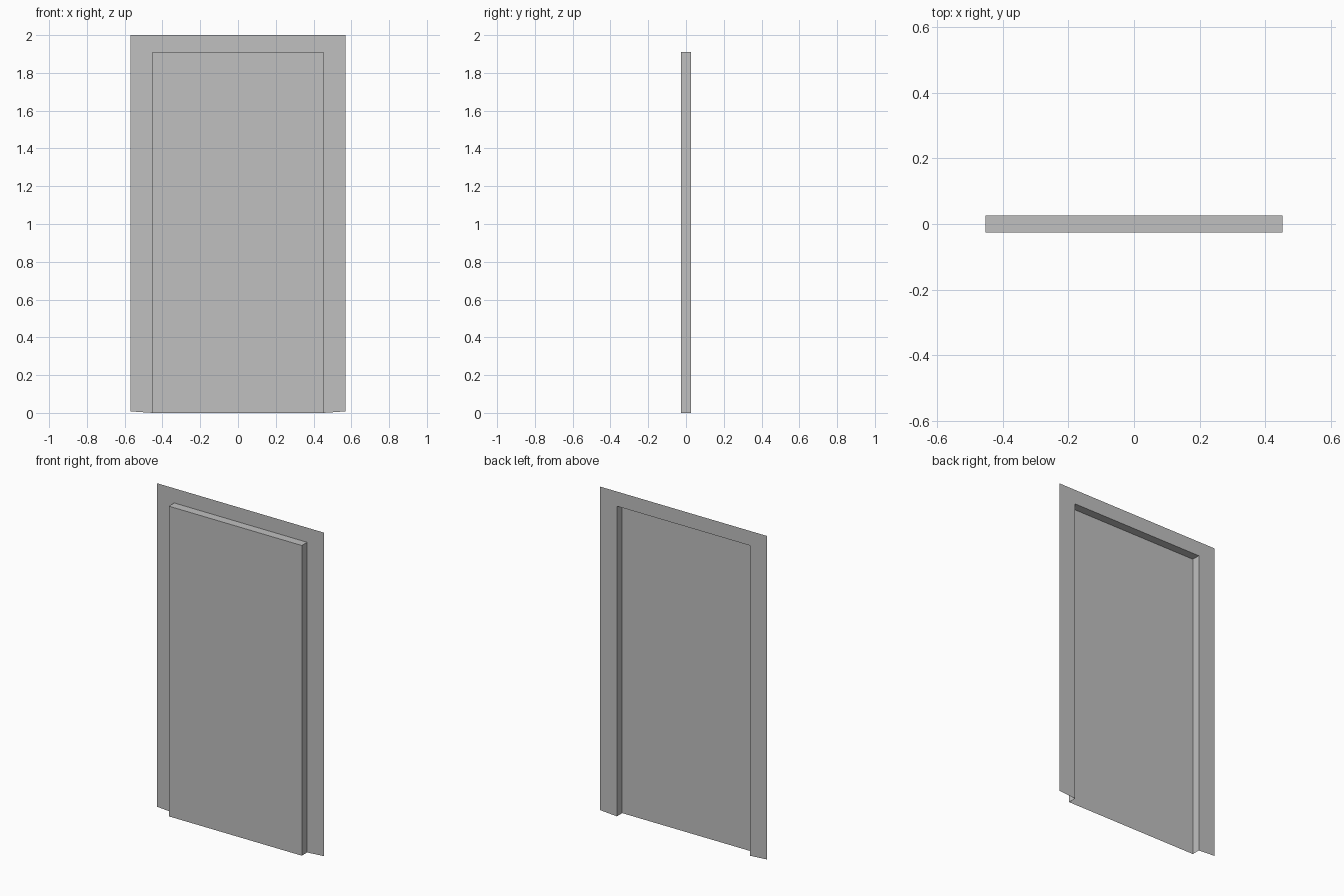
import bpy

cube = bpy.data.objects.get("Cube")
if cube:
    bpy.data.objects.remove(cube)

# Main sizes: recessed leaf, reveal depth and surrounding flat casing
LEAF_X, LEAF_TOP = 0.453, 1.91
CASING_X, CASING_TOP, CASING_FOOT = 0.569, 2.0, 0.008
FRONT, BACK = -0.026, 0.026

grey = bpy.data.materials.new("plain grey")
grey.use_nodes = True
colour = (0.53, 0.53, 0.53, 1)
grey.diffuse_color = colour
grey.node_tree.nodes["Principled BSDF"].inputs["Base Color"].default_value = colour


def arch(half_width, top, foot, y):
    """Outline up one side, across the top and down the other."""
    return [(-half_width, y, foot), (-half_width, y, top),
            (half_width, y, top), (half_width, y, foot)]


def sheet(name, points, faces):
    mesh = bpy.data.meshes.new(name)
    mesh.from_pydata(points, [], faces)
    mesh.materials.append(grey)
    obj = bpy.data.objects.new(name, mesh)
    bpy.context.collection.objects.link(obj)
    return obj


def band(name, first, second):
    """Strip of three quads joining two arch outlines."""
    return sheet(name, first + second,
                 [(i, i + 4, i + 5, i + 1) for i in range(3)])


leaf_edge = arch(LEAF_X, LEAF_TOP, 0, FRONT)
opening = arch(LEAF_X, LEAF_TOP, 0, BACK)
casing_edge = arch(CASING_X, CASING_TOP, CASING_FOOT, BACK)

# Flat door leaf, facing the front
sheet("door_leaf", leaf_edge, [(3, 2, 1, 0)])
# Jambs and head that join the leaf to the casing
band("door_reveal", leaf_edge, opening)
# Flat casing around the sides and top, with slightly raised outer feet
band("door_casing", opening, casing_edge)
